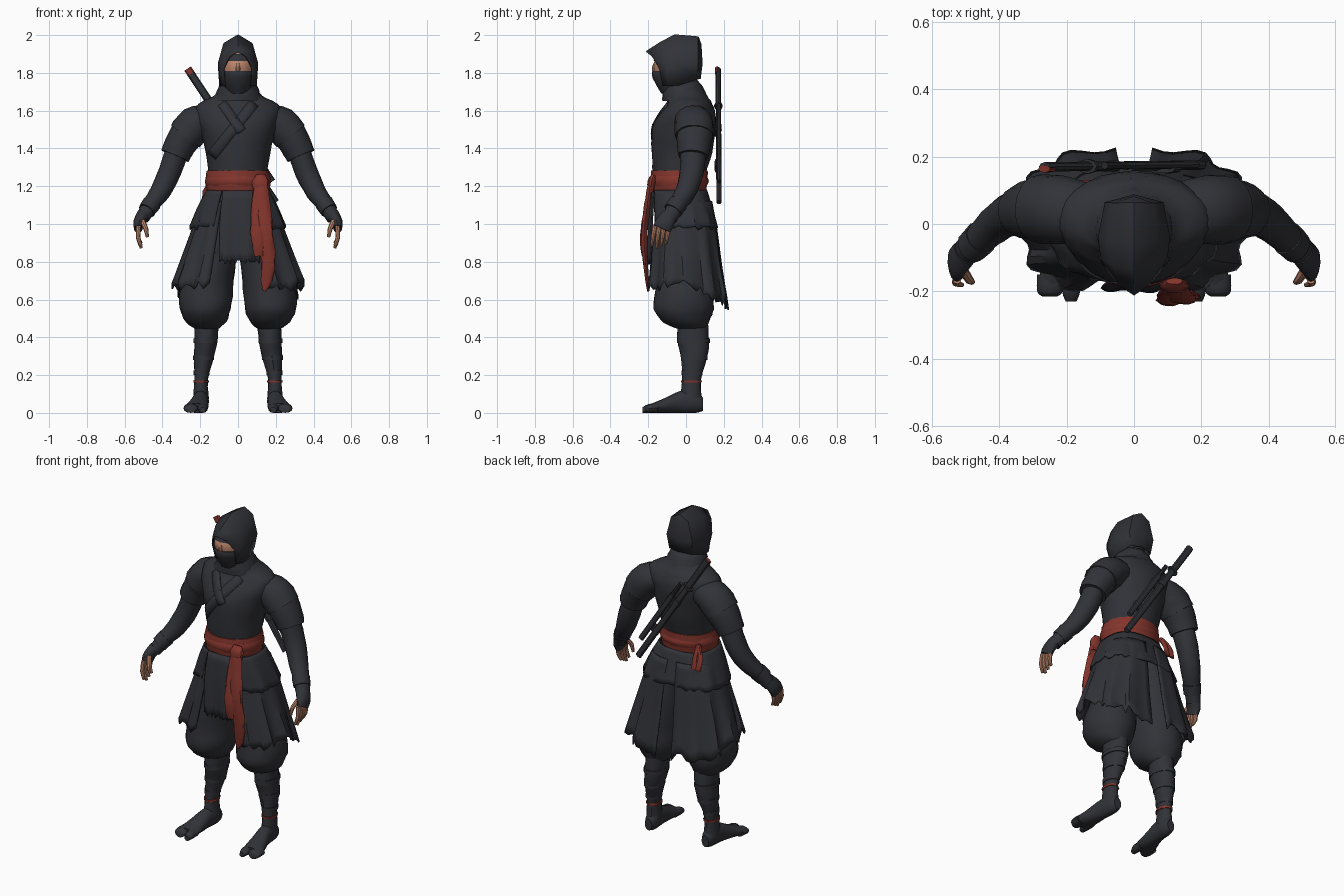
import bpy, bmesh, math, random
from mathutils import Vector

random.seed(4)
if "Cube" in bpy.data.objects:
    bpy.data.objects.remove(bpy.data.objects["Cube"])


def material(name, r, g, b):
    m = bpy.data.materials.new(name)
    m.use_nodes = True
    m.diffuse_color = (r, g, b, 1)
    node = m.node_tree.nodes["Principled BSDF"]
    node.inputs["Base Color"].default_value = (r, g, b, 1)
    node.inputs["Roughness"].default_value = 0.9
    return m


CLOTH = material("charcoal cloth", 0.031, 0.032, 0.039)
DARK = material("dark leather", 0.024, 0.024, 0.028)
RED = material("red cloth", 0.225, 0.035, 0.025)
SKIN = material("skin", 0.5, 0.235, 0.145)
Y, Z = Vector((0, 1, 0)), Vector((0, 0, 1))


def finish(name, bm, mat, angle=35, thick=0):
    bmesh.ops.remove_doubles(bm, verts=bm.verts, dist=0.0002)
    bmesh.ops.recalc_face_normals(bm, faces=bm.faces)
    mesh = bpy.data.meshes.new(name)
    bm.to_mesh(mesh)
    bm.free()
    mesh.materials.append(mat)
    ob = bpy.data.objects.new(name, mesh)
    bpy.context.collection.objects.link(ob)
    bpy.ops.object.select_all(action="DESELECT")
    ob.select_set(True)
    bpy.context.view_layer.objects.active = ob
    bpy.ops.object.shade_smooth_by_angle(angle=math.radians(angle))
    if thick:
        mod = ob.modifiers.new("thickness", "SOLIDIFY")
        mod.thickness, mod.offset = thick, 0
    return ob


def spline(rows, steps):
    """Smooth curve through rows of numbers."""
    out = []
    for i in range(len(rows) - 1):
        p = [rows[max(0, min(len(rows) - 1, i + k))] for k in (-1, 0, 1, 2)]
        for s in range(steps):
            t = s / steps
            out.append([b + 0.5 * t * (c - a + t * (2*a - 5*b + 4*c - d + t * (3*b - 3*c + d - a)))
                        for a, b, c, d in zip(*p)])
    return out + [list(rows[-1])]


def loft(name, rings, mat, side=1, axis=None, ref=Y, n=16, steps=3, rough=0.0):
    """Skin elliptical rings (x, y, z, half width, half depth) along a path."""
    rings = spline(rings, steps)
    bm, loops = bmesh.new(), []
    for i, (x, y, z, a, b) in enumerate(rings):
        lo, hi = rings[max(i - 1, 0)], rings[min(i + 1, len(rings) - 1)]
        t = axis or (Vector(hi[:3]) - Vector(lo[:3])).normalized()
        u = ref.cross(t).normalized()
        v = t.cross(u)
        loop = []
        for k in range(n):
            ang = math.tau * k / n
            f = 1 + random.uniform(-rough, rough)
            p = Vector((x, y, z)) + f * (u * a * math.cos(ang) + v * b * math.sin(ang))
            loop.append(bm.verts.new((p.x * side, p.y, p.z)))
        loops.append(loop)
    for l0, l1 in zip(loops, loops[1:]):
        for k in range(n):
            bm.faces.new((l0[k], l0[(k + 1) % n], l1[(k + 1) % n], l1[k]))
    bm.faces.new(loops[0])
    bm.faces.new(loops[-1])
    return finish(name, bm, mat)


def sheet(name, grid, mat, angle=35, thick=0.008):
    bm = bmesh.new()
    rows = [[bm.verts.new(p) for p in row] for row in grid]
    for r0, r1 in zip(rows, rows[1:]):
        for k in range(len(r0) - 1):
            bm.faces.new((r0[k], r0[k + 1], r1[k + 1], r1[k]))
    return finish(name, bm, mat, angle, thick)


def skirt(name, start, end, rows, side=1, pleats=5, depth=0.05, ragged=0.03, drop=0.0, n=30):
    """Pleated cloth round the hips; rows are (z, half width, half depth, y centre)."""
    rows, grid = spline(rows, 3), []
    rag = [random.uniform(-ragged, ragged) for _ in range(n + 1)]
    for j, (z, rx, ry, cy) in enumerate(rows):
        f = j / (len(rows) - 1)
        line = []
        for k in range(n + 1):
            ang = math.radians(start + (end - start) * k / n)
            c, s = math.cos(ang), math.sin(ang)
            r = 1 + depth * f * math.sin(math.tau * pleats * k / n)
            line.append((side * r * rx * math.copysign(abs(c) ** 0.75, c),
                         cy + r * ry * math.copysign(abs(s) ** 0.75, s),
                         z + f * f * (rag[k] - drop * max(s, 0))))
        grid.append(line)
    return sheet(name, grid, CLOTH, 30)


# Torso and neck scarf
torso = loft("torso", [(0, -.03, 1.1, .165, .13), (0, -.036, 1.25, .155, .138), (0, -.022, 1.38, .17, .16),
                       (0, -.014, 1.5, .2, .168), (0, .005, 1.58, .225, .152), (0, .015, 1.625, .22, .128),
                       (0, .015, 1.652, .185, .115), (0, .005, 1.678, .13, .108), (0, -.01, 1.74, .08, .085)],
             CLOTH, axis=Z, n=28, rough=.014)
loft("neck_scarf", [(0, -.005, 1.65, .135, .12), (0, -.01, 1.69, .118, .114), (0, -.02, 1.735, .1, .102),
                    (0, -.03, 1.765, .078, .09)], CLOTH, axis=Z, n=20, rough=.03)
bpy.context.view_layer.update()


def chest_band(name, x0, z0, x1, z1, width):
    """Flat band laid over the chest."""
    across = Vector((z0 - z1, 0, x1 - x0)).normalized() * width / 2
    grid = []
    for i in range(13):
        mid = Vector((x0, 0, z0)).lerp(Vector((x1, 0, z1)), i / 12)
        row = []
        for w in (-1, 0, 1):
            p = mid + across * w
            hit, loc, _, _ = torso.ray_cast((p.x, -1, p.z), Y)
            row.append((p.x, (loc.y if hit else -.03) - .002, p.z))
        grid.append(row)
    sheet(name, grid, CLOTH, thick=.005)


chest_band("under_lapel", -.085, 1.64, .02, 1.49, .05)
chest_band("over_lapel", .085, 1.64, -.14, 1.36, .055)

# Head, mask and hood
loft("head", [(0, -.05, 1.71, .05, .06), (0, -.06, 1.75, .075, .09), (0, -.064, 1.81, .085, .107),
              (0, -.06, 1.86, .085, .107), (0, -.05, 1.93, .06, .07)], SKIN, axis=Z)
loft("face_mask", [(0, -.05, 1.69, .06, .08), (0, -.06, 1.74, .082, .1), (0, -.065, 1.785, .088, .115),
                   (0, -.064, 1.81, .087, .114)], CLOTH, axis=Z, rough=.01)
loft("brow_band", [(0, -.06, 1.862, .088, .112), (0, -.054, 1.9, .08, .102)], CLOTH, axis=Z)
loft("nose", [(0, -.166, 1.85, .008, .006), (0, -.171, 1.825, .012, .01), (0, -.168, 1.808, .011, .01)],
     SKIN, n=8)
for s in (1, -1):
    loft("left_eye" if s > 0 else "right_eye", [(.022, -.164, 1.839, .002, .003), (.031, -.16, 1.84, .004, .004),
                                                (.04, -.155, 1.84, .002, .003)], DARK, s, ref=Z, n=8)
arches = [
    [(0, -.21, 1.912), (.045, -.178, 1.885), (.076, -.14, 1.82), (.066, -.12, 1.73)],
    [(0, -.135, 1.96), (.066, -.12, 1.925), (.096, -.1, 1.83), (.088, -.09, 1.73)],
    [(0, -.06, 2.0), (.074, -.05, 1.955), (.103, -.04, 1.85), (.096, -.035, 1.735)],
    [(0, .062, 1.99), (.056, .06, 1.96), (.084, .062, 1.85), (.07, .056, 1.765)],
    [(0, .066, 1.985), (0, .078, 1.95), (0, .084, 1.85), (0, .074, 1.77)]]
sheet("hood", [[(-x, y, z) for x, y, z in a[:0:-1]] + a for a in arches], CLOTH, 45)

# Sash round the waist with knot and hanging tails
loft("sash", [(0, -.037, 1.175, .165, .144), (0, -.037, 1.225, .171, .152), (0, -.035, 1.283, .164, .148)],
     RED, axis=Z, n=24, rough=.015)
loft("sash_fold", [(0, -.037, 1.2, .168, .148), (0, -.037, 1.228, .175, .157), (0, -.037, 1.255, .168, .148)],
     RED, axis=Z, n=24, rough=.012)
loft("sash_knot", [(.12, -.17, 1.26, .025, .01), (.12, -.182, 1.225, .045, .022), (.118, -.185, 1.17, .036, .016)],
     RED, n=10, rough=.1)
loft("long_sash_tail", [(.125, -.19, 1.2, .035, .014), (.128, -.205, 1.1, .042, .018), (.145, -.222, .95, .042, .018),
                        (.158, -.215, .8, .04, .014), (.152, -.205, .7, .03, .01), (.14, -.2, .645, .008, .006)],
     RED, n=10, rough=.12)
loft("short_sash_tail", [(.105, -.19, 1.19, .025, .012), (.095, -.212, 1.05, .025, .014),
                         (.105, -.232, .92, .036, .013), (.11, -.228, .83, .022, .006)], RED, n=10, rough=.12)
for i, x in enumerate((-.17, -.14)):
    loft(f"back_sash_tail_{i + 1}", [(-.135, .07, 1.23, .014, .013), (x, .105, 1.17, .017, .01),
                                     (x, .125, 1.1, .018, .007)], RED, n=8, rough=.1)

# Jacket hem, front apron and split skirt
skirt("jacket_hem", -66, 246, [(1.178, .163, .142, -.035), (1.09, .208, .155, -.02), (.98, .25, .168, -.005)],
      pleats=9, depth=.025, ragged=.012, n=48)
skirt("front_apron", -112, -62, [(1.178, .165, .145, -.035), (1.0, .2, .17, -.025), (.8, .2, .18, -.018)],
      pleats=2, depth=.03, ragged=.015)
for s, label in ((1, "left"), (-1, "right")):
    skirt(f"{label}_skirt_panel", -70, 85, [(1.12, .19, .15, -.015), (.98, .235, .168, -.005),
                                          (.82, .288, .19, .0), (.675, .335, .214, .01)], s, drop=.1)

    # Baggy trousers, wrapped shins and split-toe shoes
    loft(f"{label}_trouser", [(.085, -.02, 1.12, .09, .12), (.1, -.02, .95, .098, .14), (.13, -.01, .8, .118, .15),
                              (.165, -.01, .65, .138, .155), (.172, -.012, .55, .135, .158), (.17, 0, .48, .105, .12),
                              (.165, .03, .445, .06, .075)], CLOTH, s, axis=Z, n=20, rough=.028)
    loft(f"{label}_shin", [(.165, .035, .47, .065, .08), (.17, .038, .38, .06, .084), (.18, .043, .3, .054, .07),
                           (.195, .03, .18, .036, .05), (.195, .025, .07, .042, .058)],
         CLOTH, s, axis=Z, rough=.03)
    for i, (x, y, z, a, b) in enumerate([(.172, .04, .37, .064, .087), (.183, .043, .28, .055, .07),
                                         (.194, .032, .2, .042, .056)]):
        loft(f"{label}_shin_wrap_{i + 1}", [(x, y, z, a, b), (x, y, z + .025, a, b)], CLOTH, s, axis=Z, steps=1)
    loft(f"{label}_ankle_cord", [(.195, .028, .16, .041, .055), (.195, .028, .172, .041, .055)],
         RED, s, axis=Z, steps=1, rough=.06)
    loft(f"{label}_shoe", [(.193, .09, .045, .024, .035), (.194, .05, .06, .04, .06), (.2, -.03, .058, .043, .058),
                           (.21, -.1, .042, .054, .042), (.222, -.17, .027, .064, .027),
                           (.222, -.185, .025, .06, .025)], CLOTH, s, axis=-Y, ref=Z)
    for toe, x, w, y in (("big_toe", .187, .027, -.23), ("outer_toes", .25, .038, -.215)):
        loft(f"{label}_{toe}", [(x, -.15, .026, w, .026), (x, -.2, .023, w, .023), (x, y, .015, w * .6, .015)],
             CLOTH, s, axis=-Y, ref=Z, n=12)

    # Sleeves, forearms and hands
    loft(f"{label}_sleeve", [(.12, .02, 1.56, .07, .09), (.2, .04, 1.54, .09, .1), (.262, .045, 1.485, .09, .1),
                             (.305, .042, 1.42, .083, .09), (.333, .038, 1.36, .078, .08)],
         CLOTH, s, rough=.025)
    loft(f"{label}_shoulder_flap", [(.16, .03, 1.555, .08, .092), (.225, .042, 1.528, .096, .103),
                                    (.28, .044, 1.465, .095, .102)], CLOTH, s, rough=.025)
    loft(f"{label}_forearm", [(.315, .036, 1.41, .06, .07), (.36, .032, 1.28, .06, .064), (.413, -.002, 1.17, .054, .056),
                              (.464, -.05, 1.1, .044, .047), (.506, -.088, 1.03, .036, .042)],
         CLOTH, s, rough=.025)
    loft(f"{label}_glove_cuff", [(.456, -.042, 1.11, .05, .053), (.484, -.07, 1.07, .046, .05)],
         CLOTH, s, rough=.03)
    loft(f"{label}_glove", [(.5, -.083, 1.05, .036, .042), (.523, -.11, 1.01, .031, .05),
                            (.528, -.128, .975, .023, .048)], CLOTH, s)
    for i in range(4):
        y = -.165 + i * .025
        tip = .872 + .012 * abs(i - 1)
        loft(f"{label}_finger_{i + 1}", [(.526, y, .99, .013, .013), (.529, y - .01, .93, .012, .011),
                                         (.512, y - .016, tip, .008, .007)], SKIN, s, n=8, steps=2)
    loft(f"{label}_thumb", [(.506, -.14, 1.015, .014, .015), (.488, -.168, .975, .013, .012),
                            (.48, -.172, .93, .008, .007)], SKIN, s, n=8, steps=2)

# Sword and short blade slung across the back
top, low = Vector((-.265, .17, 1.82)), Vector((.2, .175, 1.115))


def rod(name, f0, f1, a, b, mat, shift=Vector()):
    loft(name, [(*(top.lerp(low, f) + shift), a, b) for f in (f0, f1)], mat, n=8, steps=1)


rod("sword_hilt", 0, .27, .021, .014, CLOTH)
rod("sword_pommel_plate", -.004, .035, .021, .011, RED, -Y * .006)
rod("sword_guard", .27, .285, .034, .022, CLOTH)
rod("sword_sheath", .285, 1, .019, .014, CLOTH)
rod("sheath_collar", .42, .46, .023, .017, CLOTH)
side_shift = Vector((.038, .002, .026))
rod("short_blade_hilt", .3, .42, .013, .011, DARK, side_shift)
rod("short_blade_sheath", .42, .88, .017, .012, CLOTH, side_shift)
for i, f in enumerate((.45, .72)):
    rod(f"sheath_mount_{i + 1}", f, f + .05, .04, .012, CLOTH, side_shift / 2 - Y * .012)
